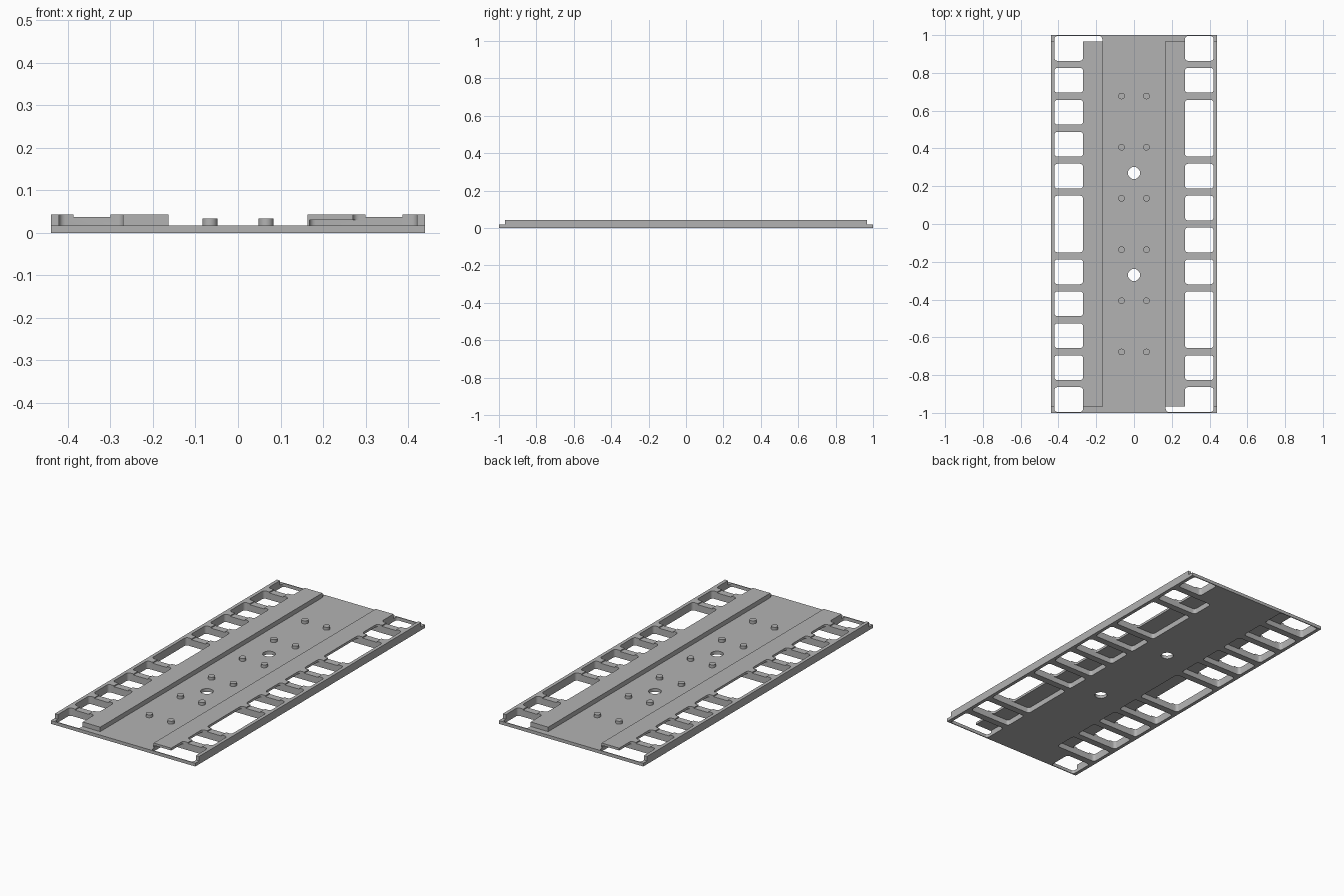
import bpy, bmesh, math

PITCH, HALF = 0.169, 0.0655      # window spacing and half length
BASE, TOP = 0.018, 0.043         # plate thickness and rail height

if "Cube" in bpy.data.objects:
    bpy.data.objects.remove(bpy.data.objects["Cube"])

grey = bpy.data.materials.new("light_grey")
grey.use_nodes = True
colour = (0.45, 0.45, 0.45, 1)
grey.diffuse_color = colour
grey.node_tree.nodes["Principled BSDF"].inputs["Base Color"].default_value = colour


def prism(bm, outline, z0, z1):
    """Extrude a flat outline from z0 to z1."""
    face = bm.faces.new([bm.verts.new((x, y, z0)) for x, y in outline])
    face.normal_update()
    if face.normal.z > 0:
        face.normal_flip()
    ext = bmesh.ops.extrude_face_region(bm, geom=[face], use_keep_orig=True)
    verts = [g for g in ext["geom"] if isinstance(g, bmesh.types.BMVert)]
    bmesh.ops.translate(bm, verts=verts, vec=(0, 0, z1 - z0))


def rounded(x0, x1, y0, y1, r=0.0, steps=4):
    """Rectangle outline with optional rounded corners."""
    x0, x1 = sorted((x0, x1))
    if r == 0:
        return [(x0, y0), (x1, y0), (x1, y1), (x0, y1)]
    pts = []
    corners = [(x1 - r, y1 - r), (x0 + r, y1 - r), (x0 + r, y0 + r), (x1 - r, y0 + r)]
    for q, (cx, cy) in enumerate(corners):
        for i in range(steps + 1):
            a = math.pi / 2 * (q + i / steps)
            pts.append((cx + r * math.cos(a), cy + r * math.sin(a)))
    return pts


def circle(cx, cy, r, n=24):
    return [(cx + r * math.cos(math.tau * i / n), cy + r * math.sin(math.tau * i / n))
            for i in range(n)]


def make(name, shapes):
    """Make one object from (outline, z0, z1) prisms."""
    bm = bmesh.new()
    for outline, z0, z1 in shapes:
        prism(bm, outline, z0, z1)
    bmesh.ops.recalc_face_normals(bm, faces=bm.faces)
    mesh = bpy.data.meshes.new(name)
    bm.to_mesh(mesh)
    bm.free()
    mesh.materials.append(grey)
    obj = bpy.data.objects.new(name, mesh)
    bpy.context.collection.objects.link(obj)
    return obj


def cut(obj, cutters):
    for c in cutters:
        mod = obj.modifiers.new("cut", "BOOLEAN")
        mod.operation, mod.solver, mod.object = "DIFFERENCE", "EXACT", c
    bpy.context.view_layer.update()
    graph = bpy.context.evaluated_depsgraph_get()
    mesh = bpy.data.meshes.new_from_object(obj.evaluated_get(graph))
    obj.modifiers.clear()
    obj.data = mesh


def smooth(obj):
    bpy.ops.object.select_all(action="DESELECT")
    obj.select_set(True)
    bpy.context.view_layer.objects.active = obj
    bpy.ops.object.shade_smooth_by_angle(angle=math.radians(30))


# Window cells along each side; paired cells form one long window
cells = {
    -1: [(0, 0), (1, 1), (2, 2), (3, 3), (4, 4), (5, 6), (7, 7), (8, 8), (9, 9), (10, 10), (11, 11)],
    1: [(0, 0), (1, 1), (2, 3), (4, 4), (5, 5), (6, 6), (7, 7), (8, 9), (10, 10), (11, 11)],
}
closed = {(-1, 0), (1, 11)}      # corner windows without an undercut

windows, pockets, notches = [], [], []
for side, spans in cells.items():
    for a, b in spans:
        y0, y1 = (a - 5.5) * PITCH - HALF, (b - 5.5) * PITCH + HALF
        windows.append((rounded(side * 0.27, side * 0.421, y0, y1, 0.015), -0.1, 0.1))
        if (side, a) not in closed:
            pockets.append((rounded(side * 0.168, side * 0.40, y0, y1, 0.015), -0.1, 0.03))
    notches.append((rounded(side * 0.30, side * 0.387, -1.1, 1.1), 0.037, 0.1))
for y in (-0.27, 0.27):
    windows.append((circle(0, y, 0.032), -0.1, 0.1))

cutters = [make("window_cutter", windows), make("pocket_cutter", pockets),
           make("notch_cutter", notches)]

# Base plate
plate = make("base_plate", [(rounded(-0.44, 0.44, -1, 1), 0, BASE)])
cut(plate, cutters[:2])
smooth(plate)

# Raised side ladders with rails and rungs
for side, name in ((-1, "right_ladder"), (1, "left_ladder")):
    ladder = make(name, [(rounded(side * 0.163, side * 0.44, -0.967, 0.967), BASE, TOP)])
    cut(ladder, cutters)
    smooth(ladder)

# Locating pegs
pegs = [(circle(x, (i - 2.5) * 0.271, 0.0175), BASE, 0.034)
        for x in (-0.066, 0.066) for i in range(6)]
smooth(make("locating_pegs", pegs))

for c in cutters:
    bpy.data.objects.remove(c)
